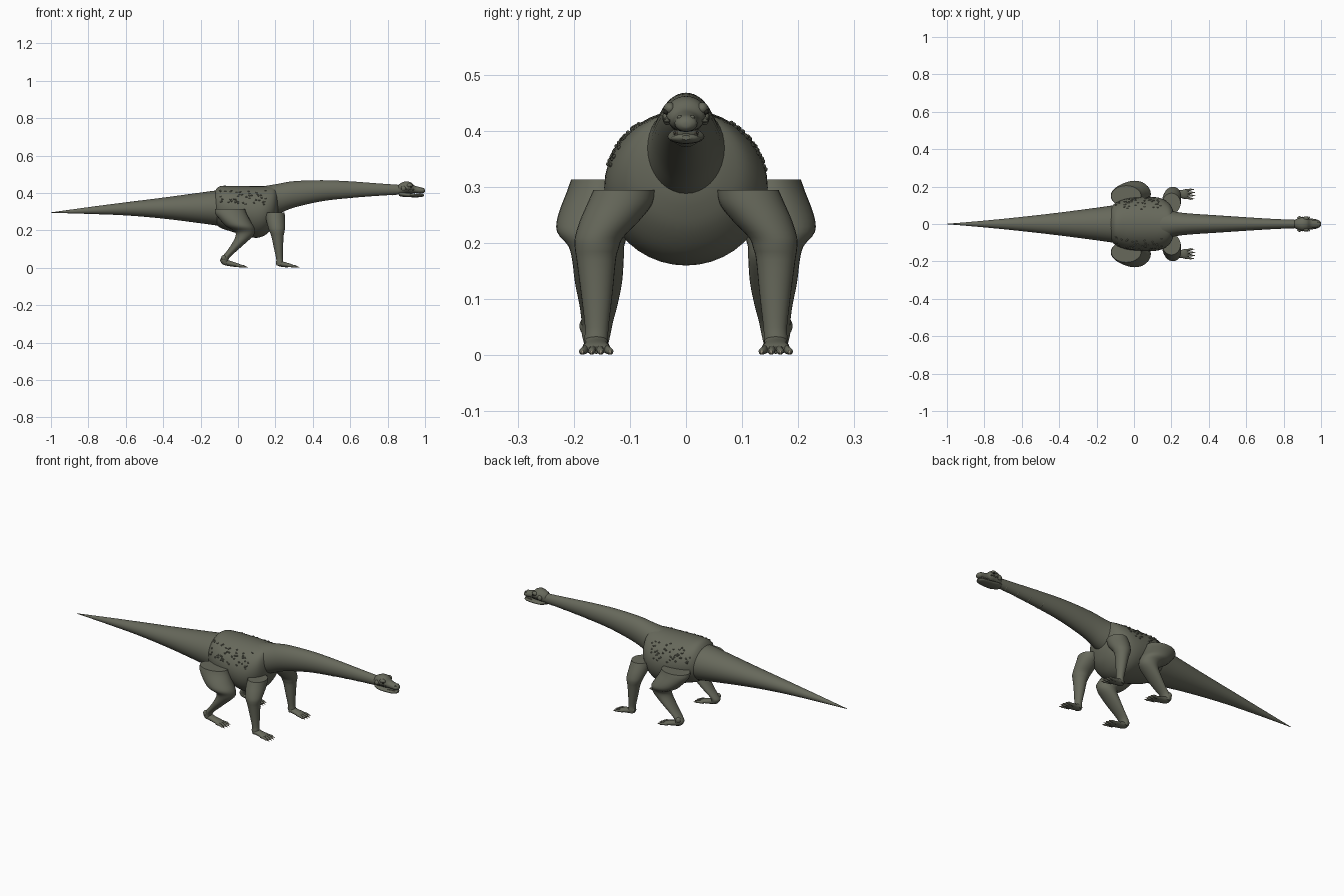
import bpy, bmesh, math, random
from mathutils import Vector, Matrix

random.seed(4)
if "Cube" in bpy.data.objects:
    bpy.data.objects.remove(bpy.data.objects["Cube"])


def material(name, rgb):
    m = bpy.data.materials.new(name)
    m.use_nodes = True
    m.diffuse_color = (*rgb, 1)
    m.node_tree.nodes["Principled BSDF"].inputs["Base Color"].default_value = (*rgb, 1)
    return m


SKIN = material("olive skin", (0.135, 0.14, 0.105))
CLAW = material("pale claw", (0.42, 0.38, 0.28))
EYE = material("dark eye", (0.02, 0.02, 0.015))


def finish(name, bm, mat, angle=40):
    bmesh.ops.recalc_face_normals(bm, faces=bm.faces)
    mesh = bpy.data.meshes.new(name)
    bm.to_mesh(mesh)
    bm.free()
    mesh.materials.append(mat)
    ob = bpy.data.objects.new(name, mesh)
    bpy.context.collection.objects.link(ob)
    bpy.ops.object.select_all(action='DESELECT')
    ob.select_set(True)
    bpy.context.view_layer.objects.active = ob
    bpy.ops.object.shade_smooth_by_angle(angle=math.radians(angle))
    return ob


def smooth_rows(rows, steps):
    """Catmull-Rom subdivision of cross-section rows."""
    out = []
    for i in range(len(rows) - 1):
        a, b, c, d = (rows[max(0, min(len(rows) - 1, i + k))] for k in (-1, 0, 1, 2))
        for s in range(steps):
            t = s / steps
            out.append([q + t / 2 * (r - p + t * (2 * p - 5 * q + 4 * r - e + t * (3 * (q - r) + e - p)))
                        for p, q, r, e in zip(a, b, c, d)])
    return out + [list(rows[-1])]


def add_loft(bm, rows, axis='X', steps=4, sides=28):
    """Rows: position on axis, two centre coordinates, two radii."""
    rings = []
    for p, c1, c2, r1, r2 in smooth_rows(rows, steps):
        ring = []
        for k in range(sides):
            a = math.tau * k / sides
            u, v = c1 + abs(r1) * math.cos(a), c2 + abs(r2) * math.sin(a)
            ring.append(bm.verts.new((p, u, v) if axis == 'X' else (u, v, p)))
        rings.append(ring)
    for r, q in zip(rings, rings[1:]):
        for k in range(sides):
            n = (k + 1) % sides
            bm.faces.new((r[k], r[n], q[n], q[k]))
    bm.faces.new(rings[0])
    bm.faces.new(rings[-1])


def loft(name, rows, axis='X', mat=SKIN, **kw):
    bm = bmesh.new()
    add_loft(bm, rows, axis, **kw)
    return finish(name, bm, mat)


def add_ball(bm, pos, size, seg=12):
    m = Matrix.Translation(pos) @ Matrix.Diagonal((*size, 1))
    bmesh.ops.create_uvsphere(bm, u_segments=seg, v_segments=seg // 2 + 1, radius=1, matrix=m)


def spine(rows):
    """x, bottom, top, half width -> loft rows."""
    return [(x, 0, (b + t) / 2, w, (t - b) / 2) for x, b, t, w in rows]


# Trunk, tail and neck
body = spine([(-.13, .25, .40, .08), (-.10, .217, .435, .112), (-.04, .195, .438, .135),
              (.04, .172, .437, .144), (.10, .16, .436, .145), (.15, .178, .436, .135),
              (.19, .22, .435, .108), (.21, .265, .42, .07), (.218, .30, .40, .03)])
loft("body", body, sides=40)
loft("tail", spine([(-1, .294, .296, .001), (-.8, .288, .324, .018), (-.6, .28, .35, .038),
                    (-.4, .263, .375, .061), (-.2, .238, .402, .087), (-.1, .225, .414, .10),
                    (0, .22, .41, .10)]), sides=36)
neck = spine([(.08, .25, .425, .10), (.15, .265, .438, .085), (.22, .29, .45, .066),
              (.3, .322, .463, .056), (.45, .356, .468, .046), (.6, .373, .462, .036),
              (.75, .385, .451, .027), (.88, .392, .442, .022)])
loft("neck", neck, sides=36)

# Throat folds under the neck
bm = bmesh.new()
for x, y, z, w, h in smooth_rows(neck, 4)[20::2]:
    if x < .84:
        add_loft(bm, [(x - .004, y, z - .004, w * .9, h - .004), (x, y, z - .003, w * .96, h - .001),
                      (x + .004, y, z - .004, w * .9, h - .004)], steps=2)
finish("throat_folds", bm, SKIN)

# Small bumps scattered over both flanks
bm = bmesh.new()
flank = [r for r in smooth_rows(body, 12) if -.1 < r[0] < .15]
for side in (-1, 1):
    for i in range(46):
        x, y, z, w, h = random.choice(flank)
        a = math.radians(random.uniform(12, 56))
        add_ball(bm, (x, side * w * math.cos(a), z + h * math.sin(a)), (.006, .004, .004), 8)
finish("flank_scales", bm, SKIN)

# Head
loft("skull", [(.855, 0, .418, .019, .024), (.875, 0, .424, .03, .031), (.9, 0, .430, .036, .032),
               (.925, 0, .427, .034, .029), (.945, 0, .419, .024, .020), (.97, 0, .415, .021, .017),
               (.99, 0, .413, .019, .014), (.998, 0, .412, .011, .008), (1, 0, .412, .004, .003)])
loft("lower_jaw", [(.86, 0, .398, .02, .014), (.89, 0, .391, .032, .013), (.93, 0, .387, .031, .010),
                   (.965, 0, .386, .027, .009), (.985, 0, .387, .021, .008), (.995, 0, .388, .008, .004)])
bm, eyes, teeth = bmesh.new(), bmesh.new(), bmesh.new()
for s in (-1, 1):
    add_ball(bm, (.918, s * .029, .440), (.017, .011, .011))
    add_ball(bm, (.885, s * .033, .424), (.013, .009, .014))
    add_ball(bm, (.985, s * .011, .424), (.007, .005, .004))
    for k in range(5):
        add_ball(bm, (.888 + k * .012, s * .034, .418 + .003 * (k % 2)), (.005, .006, .004), 8)
    add_ball(eyes, (.925, s * .0355, .434), (.006, .005, .005))
    for k in range(6):
        add_ball(teeth, (.945 + k * .008, s * (.021 - k * .001), .397), (.002, .002, .004), 6)
finish("brow_bumps", bm, SKIN)
finish("eyes", eyes, EYE)
finish("teeth", teeth, CLAW)

# Legs: z, x, y, x radius, y radius
HIND = [(.313, -.042, .15, .080, .055), (.29, -.038, .153, .084, .06), (.25, -.012, .162, .079, .066),
        (.22, .012, .166, .073, .064), (.195, .036, .16, .054, .050), (.17, .034, .157, .047, .046),
        (.13, .003, .156, .035, .042), (.09, -.033, .156, .026, .034), (.06, -.062, .158, .022, .028),
        (.04, -.074, .16, .022, .026), (.022, -.068, .16, .018, .022)]
FORE = [(.295, .2, .11, .049, .055), (.27, .2, .118, .051, .058), (.24, .203, .136, .049, .053),
        (.21, .207, .155, .044, .043), (.19, .209, .159, .039, .039), (.17, .211, .16, .033, .035),
        (.11, .216, .159, .025, .028), (.05, .222, .159, .018, .021), (.03, .223, .16, .019, .021),
        (.012, .222, .16, .016, .019)]


def mirrored(rows, s):
    return [(z, x, s * y, rx, ry) for z, x, y, rx, ry in rows]


def foot(name, heel, knuckle, height, s):
    """Sloping foot with four splayed toes and claws."""
    y = s * .16
    span = knuckle - heel
    loft(name, [(heel - .016, y, height * .8, .008, .007), (heel, y, height * .75, .02, .017),
                (heel + span * .5, y, height * .5, .021, .014), (knuckle, y, .013, .025, .010),
                (knuckle + .014, y, .009, .018, .006)], sides=20)
    toes, claws = bmesh.new(), bmesh.new()
    for k in range(4):
        f = k - 1.5
        reach = .04 - .005 * abs(f)
        y0, y1 = y + f * .012, y + f * .0165
        x1 = knuckle + reach
        add_loft(toes, [(knuckle - .012, y0, .012, .007, .008), (knuckle + reach * .5, (y0 + y1) / 2, .009, .0065, .007),
                        (x1 - .005, y1, .007, .006, .006), (x1, y1, .006, .003, .003)], steps=2, sides=12)
        add_loft(claws, [(x1 - .005, y1, .006, .004, .004), (x1 + .005, y1, .005, .003, .003),
                         (x1 + .014, y1, .002, .0005, .0005)], steps=2, sides=8)
    finish(name + "_toes", toes, SKIN)
    finish(name + "_claws", claws, CLAW)


for s, label in ((-1, "near"), (1, "far")):
    loft("hind_leg_" + label, mirrored(HIND, s), 'Z', steps=3)
    loft("front_leg_" + label, mirrored(FORE, s), 'Z', steps=3)
    foot("hind_foot_" + label, -.074, .002, .042, s)
    foot("front_foot_" + label, .218, .277, .034, s)
    # Heel spur behind the hind ankle
    bm = bmesh.new()
    add_ball(bm, (-.076, s * .178, .052), (.014, .012, .016))
    finish("heel_" + label, bm, SKIN)
